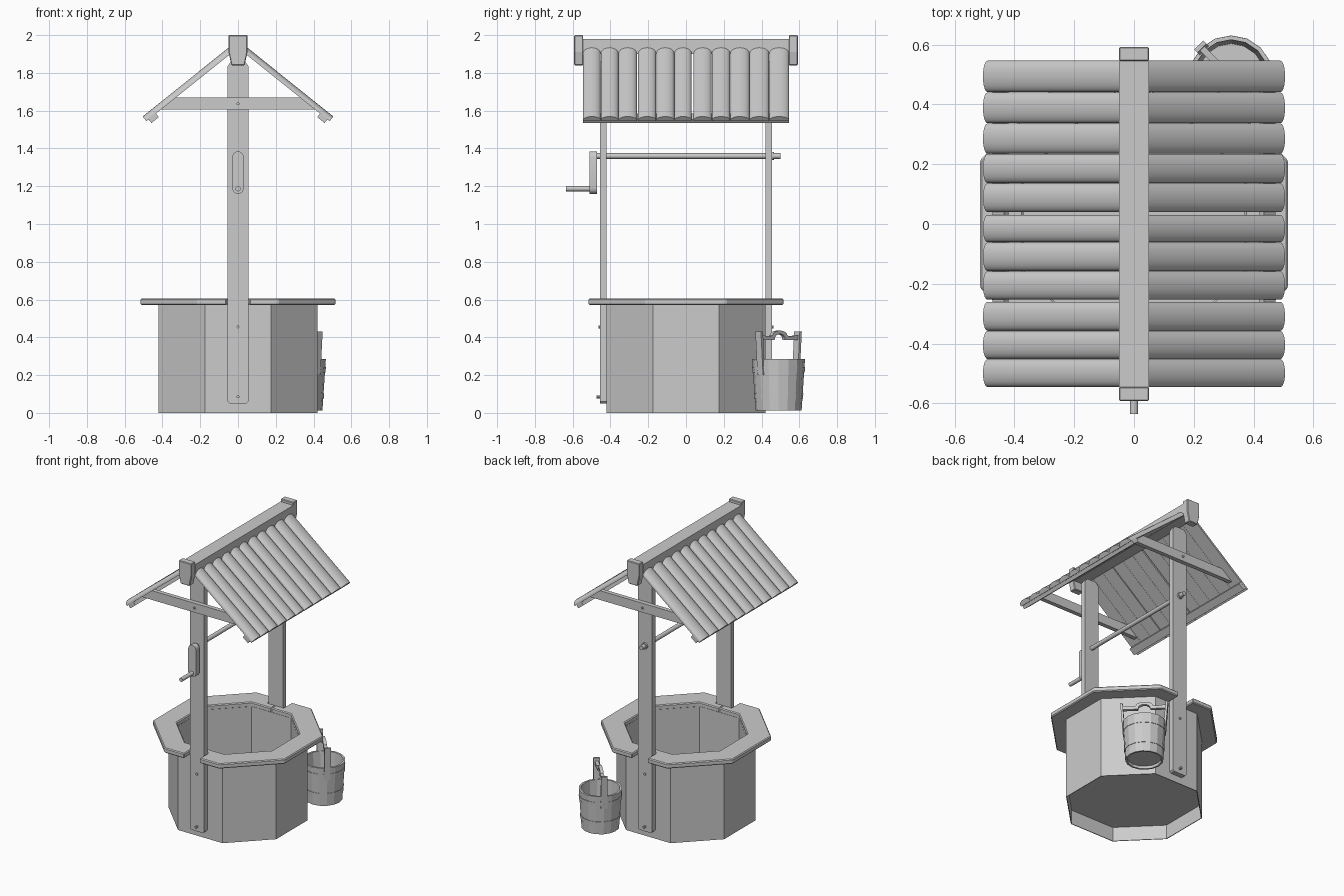
import bpy, bmesh, math
from math import sin, cos, pi, radians

if "Cube" in bpy.data.objects:
    bpy.data.objects.remove(bpy.data.objects["Cube"])

def finish(name, bm, smooth=None, bevel=0):
    bmesh.ops.remove_doubles(bm, verts=bm.verts, dist=1e-5)
    bmesh.ops.recalc_face_normals(bm, faces=bm.faces)
    me = bpy.data.meshes.new(name)
    bm.to_mesh(me)
    bm.free()
    ob = bpy.data.objects.new(name, me)
    bpy.context.collection.objects.link(ob)
    if smooth:
        me.shade_smooth()
        me.set_sharp_from_angle(angle=radians(smooth))
    if bevel:
        m = ob.modifiers.new("edge", 'BEVEL')
        m.width, m.segments = bevel, 1
    return ob

def prism(name, pts, a, b, fn=lambda u, v, w: (u, w, v), **kw):
    """Extrude profile (u, v) from w=a to w=b; default runs along y."""
    bm = bmesh.new()
    lo = [bm.verts.new(fn(u, v, a)) for u, v in pts]
    hi = [bm.verts.new(fn(u, v, b)) for u, v in pts]
    n = len(pts)
    bm.faces.new(lo)
    bm.faces.new(hi[::-1])
    for i in range(n):
        j = (i + 1) % n
        bm.faces.new((lo[i], lo[j], hi[j], hi[i]))
    return finish(name, bm, **kw)

def lathe(name, prof, n, c=(0, 0), off=0.0, scale=1.0, closed=False, **kw):
    """Spin profile (radius, z) about a vertical axis with n sides."""
    bm = bmesh.new()
    rings = [[bm.verts.new((c[0] + r * scale * cos(off + 2 * pi * k / n),
                            c[1] + r * scale * sin(off + 2 * pi * k / n), z))
              for k in range(n)] if r > 0 else [bm.verts.new((c[0], c[1], z))]
             for r, z in prof]
    pairs = list(zip(rings, rings[1:])) + ([(rings[-1], rings[0])] if closed else [])
    for p, q in pairs:
        for k in range(n):
            vs = [p[k % len(p)], p[(k + 1) % n % len(p)], q[(k + 1) % n % len(q)], q[k % len(q)]]
            bm.faces.new(list(dict.fromkeys(vs)))
    return finish(name, bm, **kw)

def circle(u, v, r, n=12, a0=0, a1=2 * pi, end=False):
    m = n if end else 0
    return [(u + r * cos(a0 + (a1 - a0) * k / n), v + r * sin(a0 + (a1 - a0) * k / n))
            for k in range(n + (1 if m else 0))]

def rect(u0, u1, v0, v1):
    return [(u0, v0), (u1, v0), (u1, v1), (u0, v1)]

# Octagonal well wall with recessed floor
lathe("well_wall", [(0, .1), (.415, .1), (.415, 0), (.42, 0), (.42, .575), (.37, .575), (.37, .12), (0, .12)],
      8, off=pi / 8, scale=1 / cos(pi / 8))

# Rim in two halves, notched around the posts
R, r, t = .515, .37, math.tan(pi / 8)
half = [(0, -.42), (.06, -.42), (.06, -R), (R * t, -R), (R, -R * t), (R, R * t), (R * t, R), (.06, R),
        (.06, .42), (0, .42), (0, r), (r * t, r), (r, r * t), (r, -r * t), (r * t, -r), (0, -r)]
for s, side in ((1, "right"), (-1, "left")):
    prism("rim_" + side, half, .57, .605, lambda u, v, w: (s * u, v, w), bevel=.006)

# Posts, cross beams, nails and ridge caps at both ends
post = [(-.045, .05), (.045, .05), (.055, .06), (.055, 1.835), (.038, 1.86),
        (-.038, 1.86), (-.055, 1.835), (-.055, .06)]
beam = [(-.42, 1.605), (.42, 1.605), (.335, 1.67), (-.335, 1.67)]
cap = [(-.035, 1.84), (.035, 1.84), (.05, 1.91), (.05, 2), (-.05, 2), (-.05, 1.91)]
for s, end in ((-1, "front"), (1, "back")):
    prism(end + "_post", post, s * .42, s * .455)
    prism(end + "_cross_beam", beam, s * .455, s * .485)
    prism(end + "_ridge_cap", cap, s * .545, s * .592, bevel=.004)
    for z, y in ((.455, .463), (.085, .475), (1.637, .493)):
        prism(end + "_nail", circle(0, z, .008, 8), s * .45, s * y, smooth=40)

# Ridge beam
prism("ridge_beam", rect(-.05, .05, 1.9, 1.98), -.546, .546)

# Roof logs: flat underside, rounded top, laid down each slope
a = radians(38.7)
edges = [(-.545, -.452), (-.451, -.358), (-.357, -.26), (-.253, -.158), (-.157, -.062), (-.061, .03),
         (.04, .136), (.137, .234), (.235, .336), (.337, .44), (.441, .546)]
for s, side in ((1, "right"), (-1, "left")):
    def slope(u, v, w):
        return (s * (.485 - w * cos(a) + v * sin(a)), u, 1.544 + w * sin(a) + v * cos(a))
    for y0, y1 in edges:
        mid, h = (y0 + y1) / 2, (y1 - y0) / 2
        prof = [(y0, 0)] + [(mid - h * cos(pi * k / 10), .008 + .024 * sin(pi * k / 10))
                            for k in range(11)] + [(y1, 0)]
        prism("roof_log_" + side, prof, 0, .6, slope, smooth=40)
    # Batten under the eave
    prism("eave_batten_" + side, rect(-.545, .545, -.024, 0), .015, .065, slope)

# Winding axle, collar, crank arm and handle
prism("axle", circle(0, 1.36, .015), -.48, .5, smooth=40)
prism("axle_collar", circle(0, 1.36, .022), .455, .467, smooth=40)
arm = circle(0, 1.355, .03, 8, 0, pi, True) + circle(0, 1.19, .03, 8, pi, 2 * pi, True)
prism("crank_arm", arm, -.512, -.472, smooth=40)
prism("crank_handle", circle(0, 1.187, .014), -.635, -.5, smooth=40)

# Bucket with staves and two hoops
C = (.325, .49)
lathe("bucket", [(0, .03), (.108, .03), (.11, .012), (.122, .012), (.14, .285), (.126, .285), (.113, .05), (0, .05)],
      16, C, smooth=20)
for z in (.075, .215):
    rad = .122 + .018 * (z - .012) / .273
    lathe("bucket_hoop", [(rad - .004, z), (rad + .003, z), (rad + .005, z + .028), (rad - .004, z + .028)],
          16, C, closed=True, smooth=20)

# Bucket ears and carved grip, set on the diagonal
q = math.sqrt(.5)
def diag(u, v, w):
    return (C[0] + q * (w - u), C[1] + q * (w + u), v)
for s in (-1, 1):
    prism("bucket_ear", [(s * .122, .2), (s * .137, .2), (s * .153, .43), (s * .138, .43)], -.021, .021, diag)
grip = [(-.15, .385), (-.04, .385)] + [(-.04 * cos(pi * k / 8), .388 + .03 * sin(pi * k / 8)) for k in range(1, 8)] \
    + [(.04, .385), (.15, .385), (.15, .412), (.075, .405)] \
    + [(.055 * cos(pi * k / 8), .41 + .026 * sin(pi * k / 8)) for k in range(9)] + [(-.075, .405), (-.15, .412)]
prism("bucket_grip", grip, -.011, .011, diag)
